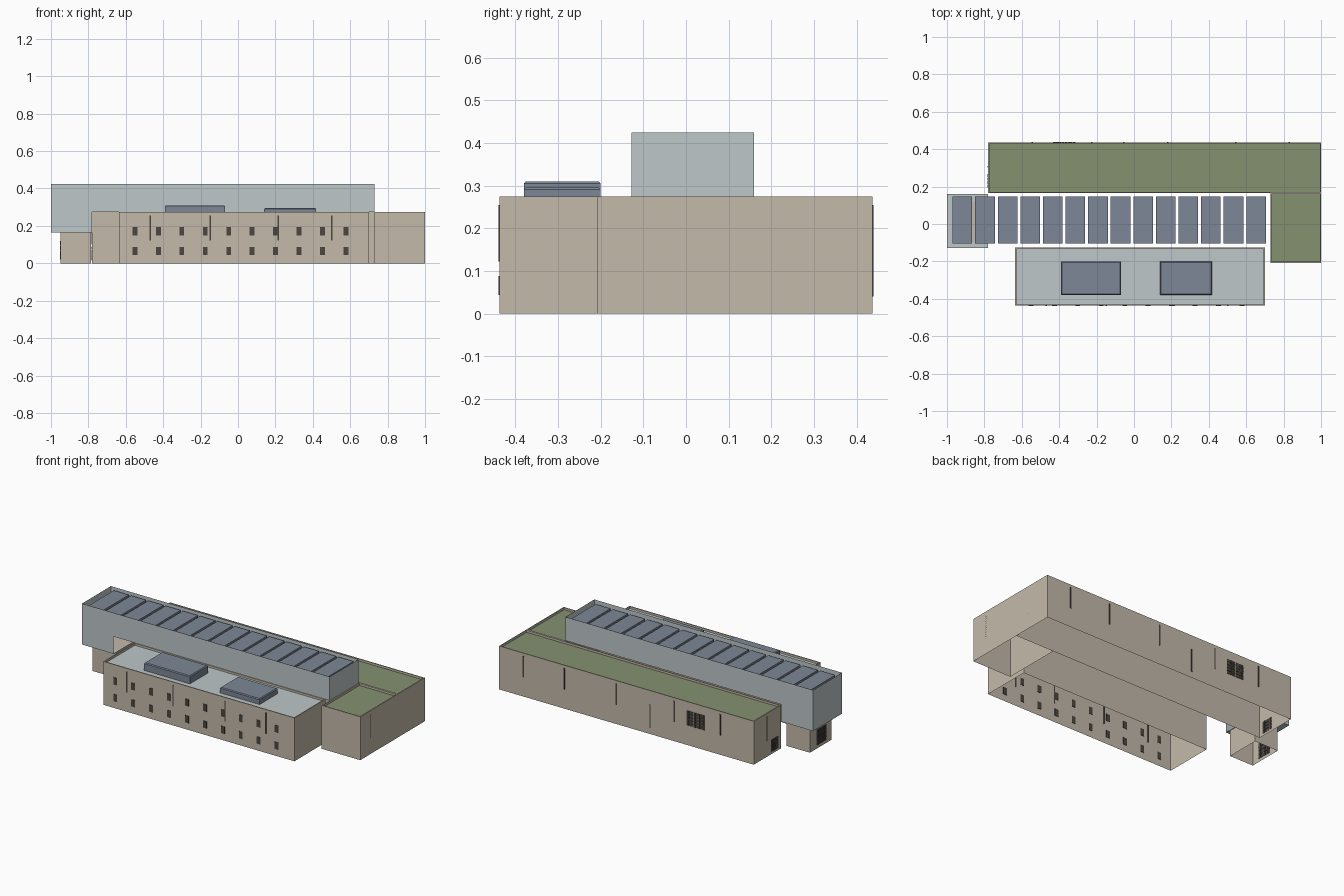
import bpy, bmesh

if "Cube" in bpy.data.objects:
    bpy.data.objects.remove(bpy.data.objects["Cube"])


def material(name, rgb):
    m = bpy.data.materials.new(name)
    m.diffuse_color = (*rgb, 1)
    m.use_nodes = True
    m.node_tree.nodes["Principled BSDF"].inputs["Base Color"].default_value = m.diffuse_color
    return m


STONE = material("beige_stone", (.552, .491, .402))
GLASS = material("pale_glass", (.515, .571, .584))
GREEN = material("planted_roof", (.231, .283, .162))
BLUE = material("blue_grey_panel", (.202, .242, .305))
DARK = material("dark_opening", (.07, .061, .051))


def finish(name, bm, *mats):
    me = bpy.data.meshes.new(name)
    bm.to_mesh(me)
    bm.free()
    for m in mats:
        me.materials.append(m)
    ob = bpy.data.objects.new(name, me)
    bpy.context.collection.objects.link(ob)
    return ob


def add_box(bm, x0, x1, y0, y1, z0, z1):
    verts = bmesh.ops.create_cube(bm, size=1)["verts"]
    for v in verts:
        v.co = (x1 if v.co.x > 0 else x0, y1 if v.co.y > 0 else y0,
                z1 if v.co.z > 0 else z0)
    return verts


def block(name, x0, x1, y0, y1, top, roof_mat, rim=.009, drop=.013):
    """Open-bottomed walls with a thin parapet around a sunken roof."""
    bm = bmesh.new()
    add_box(bm, x0, x1, y0, y1, 0, top)
    bm.normal_update()
    low = [f for f in bm.faces if f.normal.z < -.5]
    bmesh.ops.delete(bm, geom=low, context='FACES_ONLY')
    roof = [f for f in bm.faces if f.normal.z > .5][0]
    if rim:
        bmesh.ops.inset_region(bm, faces=[roof], thickness=rim)
        edge = bmesh.ops.extrude_discrete_faces(bm, faces=[roof])["faces"][0]
        for v in edge.verts:
            v.co.z -= drop
        edge.material_index = 1
    finish(name, bm, STONE, roof_mat)


# Masonry wings
H = .274
block("front_wing", -.635, .70, -.437, -.126, H, GLASS)
block("back_wing", -.78, 1, .166, .437, H, GREEN)
block("side_wing", .73, 1, -.208, .166, H, GREEN)
block("entrance_base", -.95, -.785, -.097, .12, .165, STONE, rim=0)

# Glazed hall: thin walls, open below except for the overhanging end
bm = bmesh.new()
Y0, Y1 = -.128, .16
outline = [(-1, .165), (-.78, .165), (-.78, H), (.73, H), (.73, .424), (-1, .424)]
front = [bm.verts.new((x, Y0, z)) for x, z in outline]
back = [bm.verts.new((x, Y1, z)) for x, z in outline]
bm.faces.new(front)
bm.faces.new(back[::-1])
for i, j in ((0, 1), (3, 4), (5, 0)):
    bm.faces.new((front[j], front[i], back[i], back[j]))
finish("glazed_hall", bm, GLASS)

# Row of roof panels over the hall
bm = bmesh.new()
for i in range(14):
    x = -.97 + i * .1208
    add_box(bm, x, x + .105, -.104, .146, .398, .41)
finish("hall_roof_panels", bm, BLUE)

# Skylights with a chamfered top
for name, x0, x1, top in (("left_skylight", -.39, -.07, .31),
                          ("right_skylight", .14, .417, .296)):
    bm = bmesh.new()
    add_box(bm, x0, x1, -.38, -.2, H - .013, top)
    edges = [e for e in bm.edges if all(v.co.z > top - .001 for v in e.verts)]
    bmesh.ops.bevel(bm, geom=edges, offset=.005, segments=1, affect='EDGES')
    finish(name, bm, BLUE)


# Openings are thin plates; axis tells which way the wall faces
T = .002


def plate(bm, axis, wall, a0, a1, z0, z1):
    if axis == 'y':
        add_box(bm, a0, a1, wall - T, wall + T, z0, z1)
    else:
        add_box(bm, wall - T, wall + T, a0, a1, z0, z1)


def grille(name, axis, wall, a0, a1, z0, z1, cols, rows, gap=.002):
    bm = bmesh.new()
    w, h = (a1 - a0) / cols, (z1 - z0) / rows
    for i in range(cols):
        for j in range(rows):
            a, z = a0 + i * w, z0 + j * h
            plate(bm, axis, wall, a, a + w - gap, z, z + h - gap)
    finish(name, bm, DARK)


# Two rows of front windows
bm = bmesh.new()
for i in range(10):
    x = -.551 + i * .1253
    for z in (.043, .149):
        plate(bm, 'y', -.437, x - .013, x + .013, z, z + .045)
finish("front_windows", bm, DARK)

# Tall slit windows
bm = bmesh.new()
S = .004
for x in (-.47, -.148, .216, .5):
    plate(bm, 'y', -.437, x - S, x + S, .122, .255)
for x in (.83, .545, .18, -.225, -.545):
    plate(bm, 'y', .437, x - S, x + S, .122, .255)
plate(bm, 'y', .437, -.059, -.051, .04, .185)
for y in (-.1, .265):
    plate(bm, 'x', 1 - T, y - S, y + S, .1, .253)
plate(bm, 'x', -.78, .303, .311, .1, .253)
finish("slit_windows", bm, DARK)

# Gridded windows and doors
grille("back_grille", 'y', .437, -.434, -.31, .125, .22, 8, 5)
grille("back_wing_door", 'x', -.78, .195, .27, .015, .092, 4, 4)
grille("entrance_door", 'x', -.95, -.045, .057, .02, .12, 5, 4)
